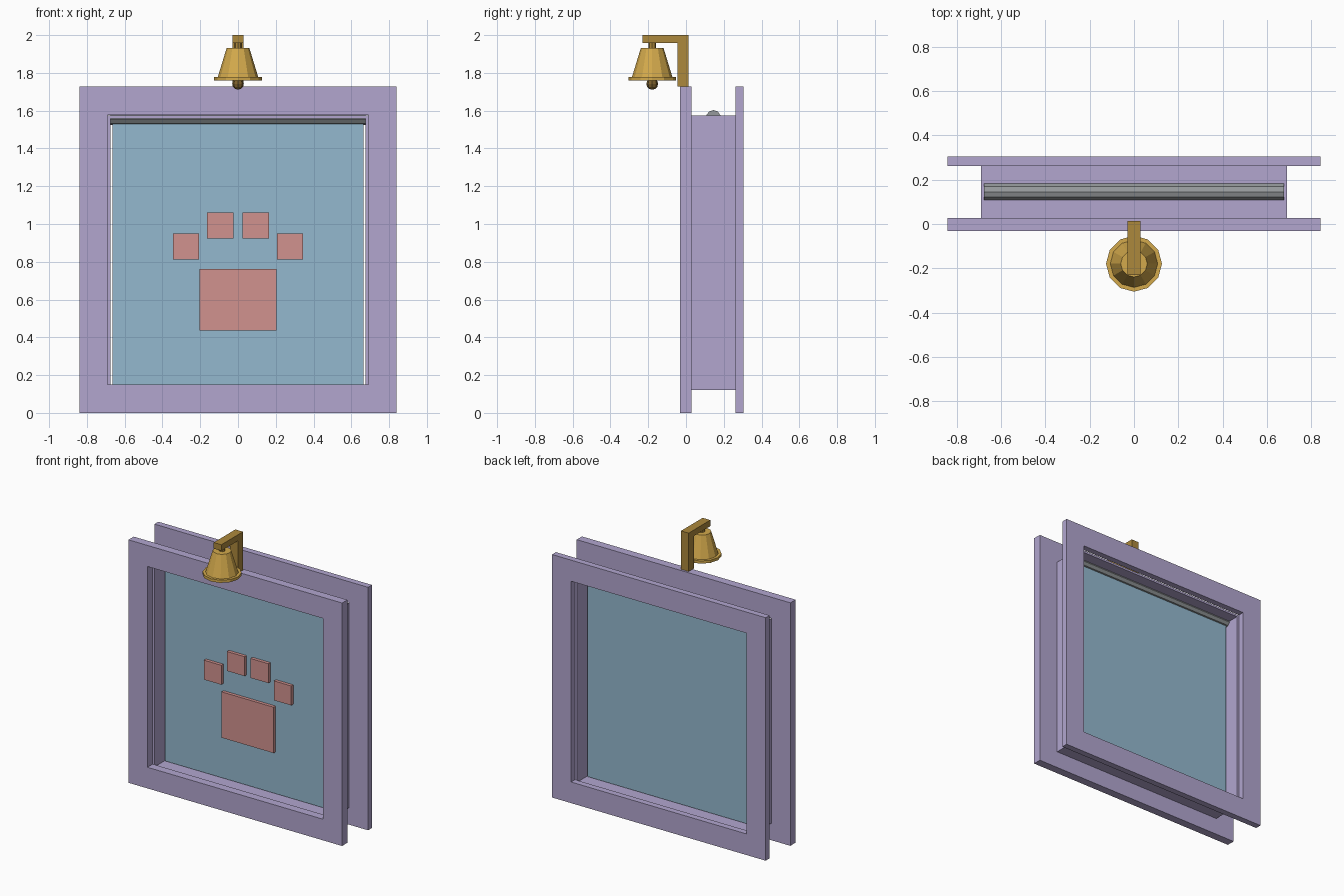
import bpy, bmesh, math
from mathutils import Matrix

if "Cube" in bpy.data.objects:
    bpy.data.objects.remove(bpy.data.objects["Cube"])


def material(name, rgb):
    lin = [((c / 255 + 0.055) / 1.055) ** 2.4 for c in rgb]
    m = bpy.data.materials.new(name)
    m.diffuse_color = (*lin, 1)
    m.use_nodes = True
    m.node_tree.nodes["Principled BSDF"].inputs["Base Color"].default_value = m.diffuse_color
    return m


PURPLE = material("lavender", (178, 166, 207))
BLUE = material("flap_blue", (148, 185, 207))
PINK = material("paw_pink", (209, 146, 143))
GREY = material("rod_grey", (150, 154, 156))
GOLD = material("bell_gold", (212, 170, 76))
BRASS = material("bracket_brass", (172, 136, 60))
BRONZE = material("clapper_bronze", (124, 96, 44))


def finish(name, bm, mat):
    bmesh.ops.recalc_face_normals(bm, faces=bm.faces)
    me = bpy.data.meshes.new(name)
    bm.to_mesh(me)
    bm.free()
    me.materials.append(mat)
    ob = bpy.data.objects.new(name, me)
    bpy.context.collection.objects.link(ob)
    return ob


def box(name, mat, x, y, z):
    bm = bmesh.new()
    bmesh.ops.create_cube(bm, size=1)
    for v in bm.verts:
        v.co = [a[0] if c < 0 else a[1] for c, a in zip(v.co, (x, y, z))]
    return finish(name, bm, mat)


def ring(name, mat, y, outer, inner):
    # rectangular ring; outer and inner are (half width, bottom, top)
    bm = bmesh.new()
    loops = []
    for w, b, t in (outer, inner):
        for yy in y:
            loops.append([bm.verts.new((px, yy, pz))
                          for px, pz in ((-w, b), (w, b), (w, t), (-w, t))])
    of, ob, nf, nb = loops
    for a, b in ((of, ob), (ob, nb), (nb, nf), (nf, of)):
        for i in range(4):
            j = (i + 1) % 4
            bm.faces.new((a[i], a[j], b[j], b[i]))
    return finish(name, bm, mat)


def lathe(name, mat, cx, cy, profile, sides):
    # capped stack of polygon rings from (radius, height) pairs
    bm = bmesh.new()
    rings = []
    for r, z in profile:
        rings.append([bm.verts.new((cx + r * math.sin(2 * math.pi * i / sides),
                                    cy + r * math.cos(2 * math.pi * i / sides), z))
                      for i in range(sides)])
    for a, b in zip(rings, rings[1:]):
        for i in range(sides):
            j = (i + 1) % sides
            bm.faces.new((a[i], a[j], b[j], b[i]))
    bm.faces.new(rings[0])
    bm.faces.new(rings[-1])
    return finish(name, bm, mat)


# two frames and the tunnel between them
OUTER, OPENING = (0.84, 0, 1.727), (0.69, 0.15, 1.577)
ring("front_frame", PURPLE, (-0.031, 0.028), OUTER, OPENING)
ring("back_frame", PURPLE, (0.261, 0.305), OUTER, OPENING)
ring("tunnel", PURPLE, (0.028, 0.261), (0.69, 0.12, 1.574), (0.675, 0.135, 1.559))

# hinge rod and flap
bm = bmesh.new()
bmesh.ops.create_cone(bm, cap_ends=True, segments=10, radius1=0.039, radius2=0.039, depth=1.352,
                      matrix=Matrix.Translation((0, 0.145, 1.564)) @ Matrix.Rotation(math.pi / 2, 4, 'Y')
                      @ Matrix.Rotation(math.pi / 2, 4, 'Z'))
finish("hinge_rod", bm, GREY)
box("flap", BLUE, (-0.665, 0.665), (0.131, 0.159), (0.14, 1.55))

# paw mark on the flap
PAW_Y = (0.108, 0.131)
box("paw_pad", PINK, (-0.205, 0.205), PAW_Y, (0.437, 0.763))
for side, s in (("left", -1), ("right", 1)):
    for kind, x0, x1, z0 in (("inner", 0.023, 0.163, 0.923), ("outer", 0.207, 0.343, 0.813)):
        box(f"{side}_{kind}_toe", PINK, sorted((s * x0, s * x1)), PAW_Y, (z0, z0 + 0.138))

# bell bracket
box("bracket_post", BRASS, (-0.03, 0.03), (-0.045, 0.013), (1.727, 1.957))
box("bracket_arm", BRASS, (-0.03, 0.03), (-0.23, 0.013), (1.957, 2.0))

# bell, hanging from the arm
BY = -0.179
lathe("bell_hanger", BRASS, 0, BY, [(0.02, 1.92), (0.02, 1.957)], 8)
lathe("bell_body", GOLD, 0, BY, [(0.108, 1.775), (0.06, 1.932)], 12)
lathe("bell_rim", GOLD, 0, BY, [(0.126, 1.76), (0.126, 1.779)], 12)
bm = bmesh.new()
bmesh.ops.create_uvsphere(bm, u_segments=8, v_segments=6, radius=0.031,
                          matrix=Matrix.Translation((0, BY, 1.742)))
finish("clapper", bm, BRONZE)
